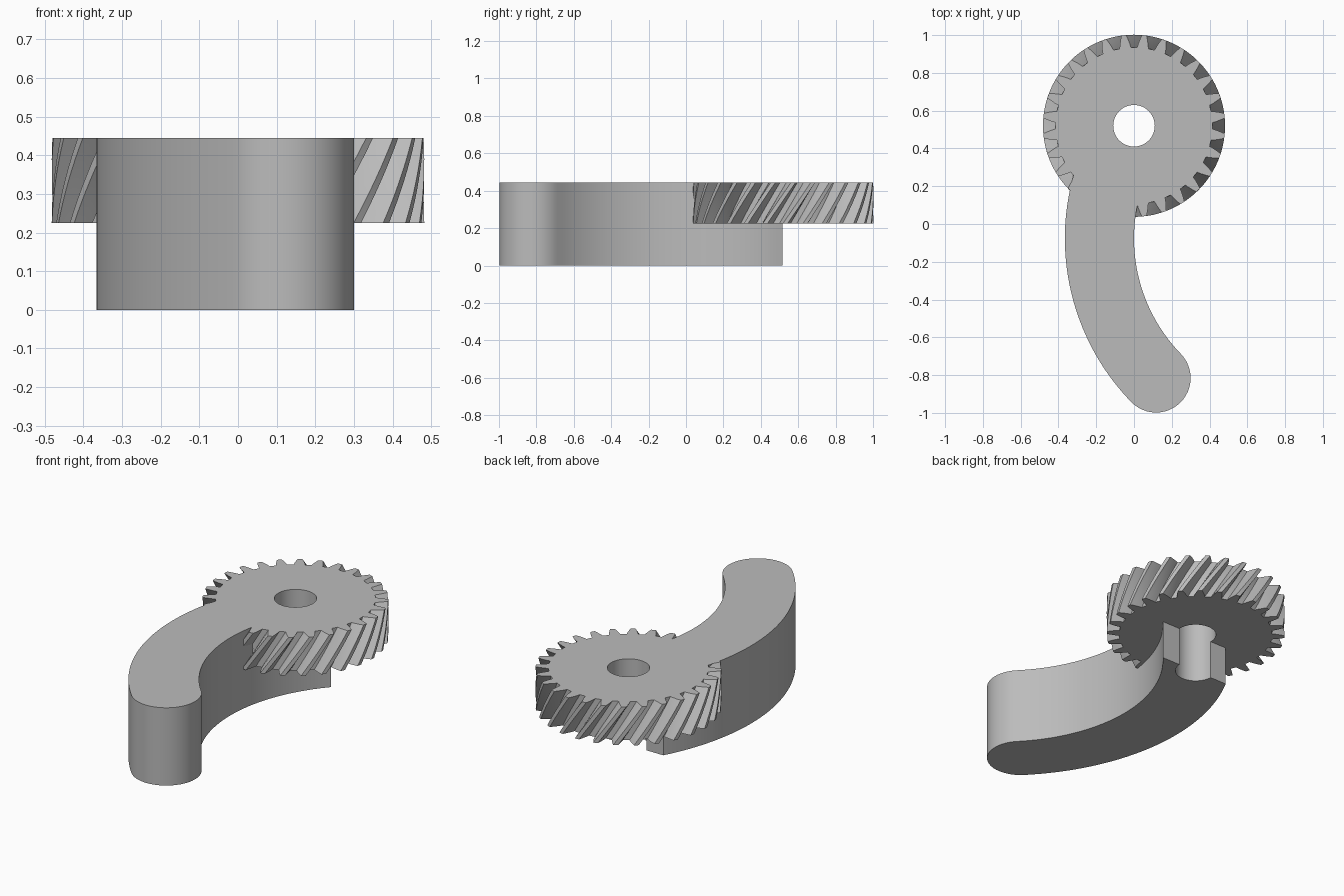
import bpy, bmesh, math
from math import cos, sin, pi, radians

cube = bpy.data.objects.get("Cube")
if cube:
    bpy.data.objects.remove(cube)

GEAR_Y, TOP, MID = 0.52, 0.445, 0.225
TEETH, TIP_R, ROOT_R, TWIST = 28, 0.482, 0.415, radians(18)
ARC_X, ARC_Y, ARC_R, HALF = 0.878, -0.076, 1.061, 0.183
END_Y = 0.515

grey = bpy.data.materials.new("plain grey")
grey.use_nodes = True
colour = (0.5, 0.5, 0.5, 1)
grey.diffuse_color = colour
grey.node_tree.nodes["Principled BSDF"].inputs["Base Color"].default_value = colour


def loft(name, rings):
    """Closed solid through equal-length rings, bottom to top."""
    bm = bmesh.new()
    rows = [[bm.verts.new(p) for p in ring] for ring in rings]
    n = len(rows[0])
    for low, high in zip(rows, rows[1:]):
        for i in range(n):
            j = (i + 1) % n
            bm.faces.new((low[i], low[j], high[j], high[i]))
    bm.faces.new(rows[0][::-1])
    bm.faces.new(rows[-1])
    bmesh.ops.recalc_face_normals(bm, faces=bm.faces)
    mesh = bpy.data.meshes.new(name)
    bm.to_mesh(mesh)
    bm.free()
    mesh.materials.append(grey)
    obj = bpy.data.objects.new(name, mesh)
    bpy.context.collection.objects.link(obj)
    return obj


def arc(cx, cy, r, a0, a1, steps):
    return [(cx + r * cos(a0 + (a1 - a0) * i / steps),
             cy + r * sin(a0 + (a1 - a0) * i / steps)) for i in range(steps + 1)]


def prism(name, outline, z0, z1):
    return loft(name, [[(x, y, z) for x, y in outline] for z in (z0, z1)])


# helical gear: tooth flank as (radius, half width share of one pitch)
flank = [(ROOT_R, 0.32), (0.435, 0.27), (0.46, 0.19), (TIP_R, 0.115)]
tooth = [(r, -w) for r, w in flank] + [(r, w) for r, w in flank[::-1]]
pitch = 2 * pi / TEETH
LAYERS = 8
rings = []
for k in range(LAYERS + 1):
    t = k / LAYERS
    turn = pi / 2 + pitch / 2 - TWIST * (1 - t)
    rings.append([(r * cos(turn + (i + s) * pitch),
                   GEAR_Y + r * sin(turn + (i + s) * pitch),
                   MID + (TOP - MID) * t)
                  for i in range(TEETH) for r, s in tooth])
gear = loft("gear_lever", rings)

# curved arm: outer arc, rounded tip, inner arc, flat end across the bore
outer, inner = ARC_R + HALF, ARC_R - HALF
tip = math.atan2(-0.739, -0.761) + 2 * pi
start_out = pi - math.asin((END_Y - ARC_Y) / outer)
start_in = pi - math.asin((END_Y - ARC_Y) / inner)
tip_x, tip_y = ARC_X + ARC_R * cos(tip), ARC_Y + ARC_R * sin(tip)
outline = arc(ARC_X, ARC_Y, outer, start_out, tip, 40)
outline += arc(tip_x, tip_y, HALF, tip, tip + pi, 24)[1:]
outline += arc(ARC_X, ARC_Y, inner, tip, start_in, 40)[1:]
arm = prism("arm", outline, 0, TOP)

# bore
bore = prism("bore_cutter", arc(0, GEAR_Y, 0.11, 0, 2 * pi, 48)[:-1], -0.1, TOP + 0.1)

for operation, tool in (("UNION", arm), ("DIFFERENCE", bore)):
    mod = gear.modifiers.new(operation.title(), "BOOLEAN")
    mod.operation, mod.object, mod.solver = operation, tool, "EXACT"
    bpy.context.view_layer.objects.active = gear
    bpy.ops.object.modifier_apply(modifier=mod.name)
for tool in (arm, bore):
    bpy.data.objects.remove(tool)

bpy.ops.object.select_all(action="DESELECT")
gear.select_set(True)
bpy.ops.object.shade_smooth_by_angle(angle=radians(20))
